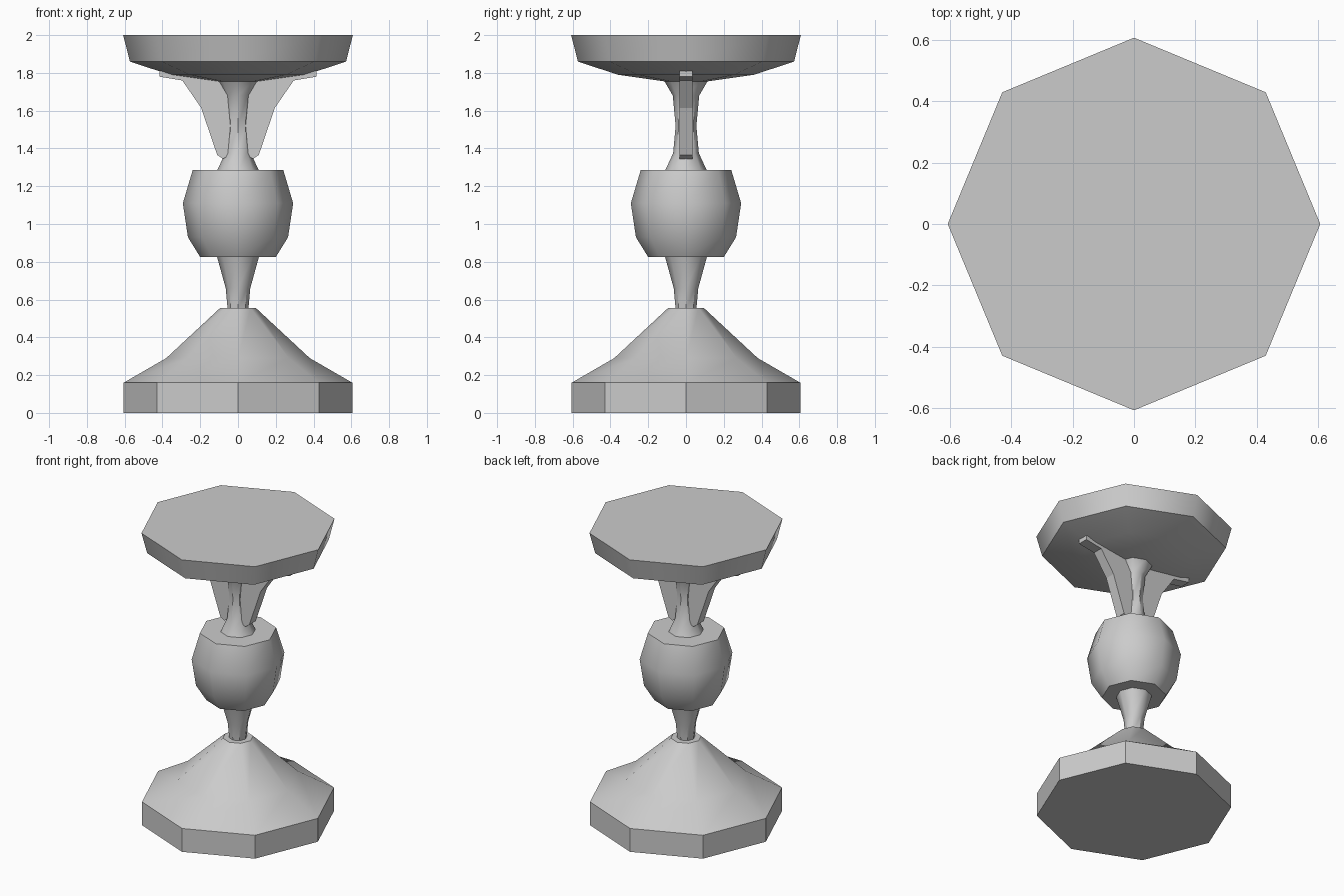
import bpy, bmesh, math

cube = bpy.data.objects.get("Cube")
if cube:
    bpy.data.objects.remove(cube, do_unlink=True)

grey = bpy.data.materials.new("plain_grey")
grey.use_nodes = True
COLOUR = (0.6, 0.6, 0.6, 1)
grey.diffuse_color = COLOUR
grey.node_tree.nodes["Principled BSDF"].inputs["Base Color"].default_value = COLOUR

SIDES = 8


def finish(name, bm, smooth_angle=None):
    bmesh.ops.recalc_face_normals(bm, faces=bm.faces)
    mesh = bpy.data.meshes.new(name)
    bm.to_mesh(mesh)
    bm.free()
    mesh.materials.append(grey)
    obj = bpy.data.objects.new(name, mesh)
    bpy.context.collection.objects.link(obj)
    if smooth_angle:
        bpy.ops.object.select_all(action='DESELECT')
        obj.select_set(True)
        bpy.context.view_layer.objects.active = obj
        bpy.ops.object.shade_smooth_by_angle(angle=math.radians(smooth_angle))
    return obj


def turned(name, profile):
    """Eight-sided closed solid from (radius, height) pairs, corners on the axes."""
    bm = bmesh.new()
    rings = []
    for r, z in profile:
        angles = [2 * math.pi * i / SIDES for i in range(SIDES)]
        rings.append([bm.verts.new((r * math.cos(a), r * math.sin(a), z)) for a in angles])
    for low, high in zip(rings, rings[1:]):
        for i in range(SIDES):
            j = (i + 1) % SIDES
            bm.faces.new((low[i], low[j], high[j], high[i]))
    bm.faces.new(rings[0])
    bm.faces.new(rings[-1])
    return finish(name, bm, 44)


def bracket(name, side):
    """Flat plate cut to the bracket outline, extruded across y."""
    outline = [(0.03, 1.37), (0.08, 1.345), (0.11, 1.365), (0.195, 1.615),
               (0.295, 1.76), (0.415, 1.78), (0.415, 1.81), (0.03, 1.81)]
    bm = bmesh.new()
    face = bm.faces.new([bm.verts.new((side * x, -0.035, z)) for x, z in outline])
    out = bmesh.ops.extrude_face_region(bm, geom=[face])
    moved = [v for v in out["geom"] if isinstance(v, bmesh.types.BMVert)]
    bmesh.ops.translate(bm, verts=moved, vec=(0, 0.07, 0))
    return finish(name, bm)


# Stacked turned parts, from the floor up
turned("base", [(0.605, 0), (0.605, 0.16), (0.38, 0.29), (0.095, 0.555)])
turned("lower_neck", [(0.055, 0.55), (0.065, 0.66), (0.112, 0.83)])
turned("knob", [(0.2, 0.825), (0.265, 0.93), (0.292, 1.11), (0.24, 1.285)])
turned("column", [(0.112, 1.28), (0.068, 1.375), (0.055, 1.52), (0.07, 1.68), (0.115, 1.757)])
turned("top_plate", [(0.115, 1.755), (0.36, 1.79), (0.572, 1.86), (0.608, 2.0)])

# Brackets under the top plate
bracket("left_bracket", 1)
bracket("right_bracket", -1)
